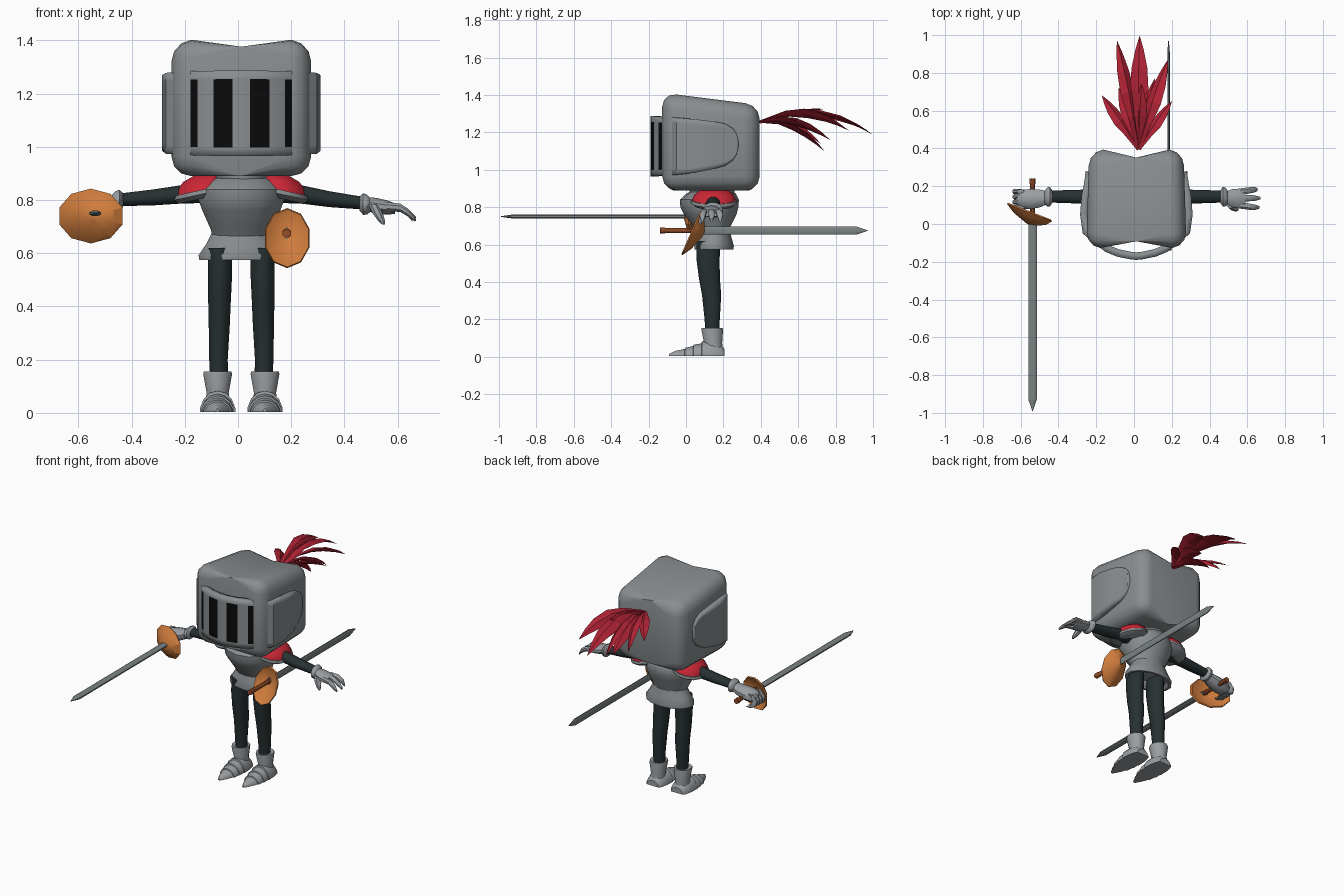
import bpy, bmesh, math
from mathutils import Vector

CX = 0.0125  # centre line of the figure


def material(name, rgb):
    m = bpy.data.materials.new(name)
    m.diffuse_color = (*rgb, 1)
    return m


STEEL = material("steel", (0.25, 0.27, 0.28))
BLADE = material("blade_steel", (0.20, 0.23, 0.23))
GLOVE = material("pale_steel", (0.32, 0.34, 0.36))
CLOTH = material("dark_cloth", (0.020, 0.030, 0.031))
BLACK = material("slot_black", (0.003, 0.003, 0.003))
PLUME = material("plume_red", (0.42, 0.016, 0.034))
RED = material("shoulder_red", (0.60, 0.020, 0.036))
BRONZE = material("bronze", (0.62, 0.20, 0.045))
GRIP = material("grip_brown", (0.30, 0.075, 0.022))


def finish(name, bm, mats, smooth=40):
    bmesh.ops.recalc_face_normals(bm, faces=bm.faces[:])
    me = bpy.data.meshes.new(name)
    bm.to_mesh(me)
    bm.free()
    for m in mats:
        me.materials.append(m)
    ob = bpy.data.objects.new(name, me)
    bpy.context.collection.objects.link(ob)
    if smooth:
        bpy.ops.object.select_all(action='DESELECT')
        ob.select_set(True)
        bpy.context.view_layer.objects.active = ob
        bpy.ops.object.shade_smooth_by_angle(angle=math.radians(smooth))
    return ob


def skin(bm, rings):
    """Bridge rings of equal size and cap both ends."""
    n = len(rings[0])
    for a, b in zip(rings, rings[1:]):
        for i in range(n):
            bm.faces.new((a[i], a[(i + 1) % n], b[(i + 1) % n], b[i]))
    bm.faces.new(rings[0])
    bm.faces.new(rings[-1])


def loft(name, axis, secs, mat, n=12, shear=(0, 0), floor=None, smooth=40):
    """Elliptical sections (x, y, z, ra, rb) stacked along an axis."""
    bm = bmesh.new()
    k = 'xyz'.index(axis)
    u, v = [i for i in range(3) if i != k]
    rings = []
    for x, y, z, ra, rb in secs:
        ring = []
        for i in range(n):
            t = 2 * math.pi * (i + 0.5) / n
            p = [x, y, z]
            da, db = ra * math.cos(t), rb * math.sin(t)
            p[u] += da
            p[v] += db
            p[k] += shear[0] * da + shear[1] * db
            if floor is not None:
                p[2] = max(p[2], floor)
            ring.append(bm.verts.new(p))
        rings.append(ring)
    skin(bm, rings)
    return finish(name, bm, [mat], smooth)


# Helmet: block with a central crease, sloped top and rounded edges
bm = bmesh.new()
bmesh.ops.create_cube(bm, size=2)
bmesh.ops.bisect_plane(bm, geom=bm.verts[:] + bm.edges[:] + bm.faces[:],
                       plane_co=(0, 0, 0), plane_no=(1, 0, 0))
for v in bm.verts:
    mid, front, top = abs(v.co.x) < 0.1, v.co.y < 0, v.co.z > 0
    y = (-0.145 if mid else -0.12) if front else (0.415 if mid else 0.385)
    z = ((1.43 if mid else 1.405) if front else (1.36 if mid else 1.34)) if top else 0.89
    v.co = (CX + v.co.x * (0.265 if front else 0.25), y, z)
sharp = [e for e in bm.edges if e.calc_face_angle() > math.radians(45)]
bmesh.ops.bevel(bm, geom=sharp, offset=0.075, segments=3, profile=0.5, affect='EDGES')
finish("helmet", bm, [STEEL], 50)

# Visor: wrapped strip with rounded ends and four painted slots
half = [(0, -0.19, 0.965, 1.288), (0.033, -0.187, 0.965, 1.287), (0.105, -0.172, 0.966, 1.286),
        (0.165, -0.147, 0.968, 1.285), (0.235, -0.092, 0.970, 1.283), (0.284, -0.05, 0.974, 1.278),
        (0.298, 0.05, 0.985, 1.270), (0.290, 0.15, 1.005, 1.258), (0.278, 0.21, 1.022, 1.246),
        (0.272, 0.25, 1.050, 1.222), (0.270, 0.272, 1.085, 1.19), (0.269, 0.280, 1.12, 1.15)]
cols = [(-x, y, a, b) for x, y, a, b in half[:0:-1]] + half
bm = bmesh.new()
grid = [[bm.verts.new((CX + x, y, z)) for z in
         (a, max(0.995, a + (b - a) * 0.1), min(1.257, b - (b - a) * 0.1), b)]
        for x, y, a, b in cols]
for i in range(len(grid) - 1):
    for j in range(3):
        f = bm.faces.new((grid[i][j], grid[i + 1][j], grid[i + 1][j + 1], grid[i][j + 1]))
        mx = abs(cols[i][0] + cols[i + 1][0]) / 2
        if j == 1 and cols[i][1] < 0 and (0.04 < mx < 0.1 or 0.17 < mx < 0.23):
            f.material_index = 1
visor = finish("visor", bm, [STEEL, BLACK], 35)
sol = visor.modifiers.new("thickness", 'SOLIDIFY')
sol.thickness, sol.offset = 0.04, -1
# make sure the shell thickens inward
if visor.data.polygons[len(visor.data.polygons) // 2].normal.y > 0:
    visor.data.flip_normals()


# Plume: fan of folded leaf-shaped feathers
def feather(i, tip, arch, width, roll):
    root, tip = Vector((0.025, 0.395, 1.255)), Vector(tip)
    d = (tip - root).normalized()
    side = d.cross(Vector((0, 0, 1))).normalized()
    up = side.cross(d)
    side, up = (side * math.cos(roll) + up * math.sin(roll),
                up * math.cos(roll) - side * math.sin(roll))
    bm = bmesh.new()
    rings = []
    for t, w in ((0, .3), (.3, .6), (.52, 1), (.72, .85), (.88, .45), (1, .02)):
        c = root.lerp(tip, t) + Vector((0, 0, arch * 4 * t * (1 - t)))
        rings.append([bm.verts.new(c + o) for o in
                      (side * width * w, up * width * w * .4,
                       -side * width * w, -up * width * w * .15)])
    skin(bm, rings)
    finish(f"feather_{i}", bm, [PLUME], 0)


for i, f in enumerate([((.03, .995, 1.19), .08, .05, .2), ((-.09, .97, 1.21), .07, .042, -.5),
                       ((.18, .87, 1.21), .07, .045, .6), ((-.17, .68, 1.22), .03, .036, -.5),
                       ((.20, .65, 1.22), .03, .034, .6), ((.02, .74, 1.10), .05, .045, .3),
                       ((.11, .77, 1.16), .05, .04, .6), ((-.08, .72, 1.14), .05, .04, -.6),
                       ((.04, .74, 1.325), .01, .036, .2)]):
    feather(i, *f)

# Breastplate, collar and flared skirt
loft("breastplate", 'z', [(CX, .145, .665, .112, .083), (CX, .14, .69, .118, .095),
     (CX, .13, .76, .15, .14), (CX, .125, .80, .165, .155), (CX, .125, .84, .165, .158),
     (CX, .135, .875, .13, .13), (CX, .14, .89, .09, .09)], STEEL, 14)
loft("collar", 'z', [(CX, .14, .865, .10, .12), (CX, .14, .90, .12, .12)], STEEL, 14)
loft("skirt", 'z', [(CX, .15, .62, .10, .07), (CX, .15, .575, .145, .09), (CX, .15, .575, .162, .104),
     (CX, .15, .592, .165, .106), (CX, .15, .635, .135, .094), (CX, .15, .68, .112, .084)], STEEL, 14)

for s, side in ((-1, "right"), (1, "left")):
    # Shoulder caps with steel rim
    sx = CX + s * 0.15
    loft(side + "_shoulder_rim", 'z', [(sx, .15, .805, .085, .10), (sx, .15, .822, .108, .125),
         (sx, .15, .838, .105, .122)], STEEL, 14, (-.22 * s, 0))
    loft(side + "_shoulder_cap", 'z', [(sx, .15, .836, .099, .117), (sx, .15, .862, .092, .108),
         (sx, .15, .885, .07, .08), (sx, .15, .898, .03, .035)], RED, 14, (-.25 * s, 0))
    # Sleeves
    w = 0.80 if s < 0 else 0.787
    loft(side + "_arm", 'x', [(CX + s * .10, .14, .83, .042, .042), (CX + s * .22, .145, .822, .039, .036),
         (CX + s * .33, .145, (w + .82) / 2, .037, .031), (CX + s * .47, .145, w, .032, .024)], CLOTH)
    # Glove cuff
    loft(side + "_cuff", 'x', [(CX + s * .445, .145, w, .034, .028), (CX + s * .458, .145, w - .002, .054, .042),
         (CX + s * .472, .143, w - .004, .052, .039), (CX + s * .485, .14, w - .006, .035, .027)], GLOVE)
    # Trouser legs
    lx = CX + s * .083
    loft(side + "_leg", 'z', [(lx, .14, .12, .035, .037), (lx + s * .003, .14, .20, .036, .042),
         (lx, .137, .33, .041, .053), (lx - s * .001, .125, .42, .044, .058),
         (lx - s * .003, .118, .52, .047, .064), (lx - s * .003, .12, .62, .047, .066)], CLOTH)
    # Boot shaft and plated pointed foot
    bx = CX + s * .089
    loft(side + "_boot_shaft", 'z', [(bx, .145, .03, .05, .055), (bx, .145, .075, .043, .05),
         (bx, .14, .145, .056, .060), (bx, .14, .155, .054, .058), (bx, .14, .15, .04, .044)], GLOVE)
    loft(side + "_foot", 'y', [(bx, .205, 0, .045, .04), (bx, .19, 0, .056, .062),
         (bx, .14, 0, .066, .085), (bx, .085, 0, .068, .083), (bx, .083, 0, .063, .072),
         (bx, .04, 0, .064, .064), (bx, .038, 0, .058, .057), (bx, -.005, 0, .054, .048),
         (bx, -.007, 0, .048, .042), (bx, -.055, 0, .028, .032), (bx, -.09, 0, .008, .016)],
         GLOVE, 14, (0, 0), .004, 30)

# Open hand: palm, three fingers and thumb
loft("open_palm", 'x', [(.485, .14, .785, .032, .026), (.52, .137, .778, .05, .03),
     (.56, .135, .772, .055, .027), (.59, .135, .768, .048, .02)], GLOVE, 10)
for i, (y, dy, reach) in enumerate([(.098, -.01, .665), (.137, 0, .67), (.172, .01, .655)]):
    loft(f"finger_{i}", 'x', [(.56, y, .775, .018, .018), (.61, y + dy * .6, .771, .018, .017),
         (.64, y + dy, .752, .016, .016), (reach, y + dy, .728, .007, .009)], GLOVE, 8)
loft("thumb", 'z', [(.508, .105, .785, .02, .022), (.525, .09, .75, .021, .02),
     (.538, .08, .725, .015, .014), (.547, .075, .708, .006, .006)], GLOVE, 8)

# Gripping hand: fist with four curled fingers
loft("fist", 'x', [(-.455, .14, .79, .035, .03), (-.50, .135, .775, .05, .036),
     (-.55, .132, .765, .056, .042), (-.60, .13, .758, .052, .038), (-.625, .13, .75, .035, .028)], GLOVE, 10)
for i in range(4):
    y = .088 + i * .028
    loft(f"curled_finger_{i}", 'z', [(-.585, y, .70, .022, .011), (-.618, y, .715, .02, .014),
         (-.628, y, .75, .017, .015), (-.60, y, .785, .02, .012)], GLOVE, 8)


# Swords: blade, grip and dished guard; d is the pointing direction along y
def sword(name, x, z, d, y0, tip, grip_end, wx, wz, guard, tilt):
    loft(name + "_blade", 'y', [(x, y0, z, wx, wz), (x, tip - d * .06, z, wx, wz),
         (x, tip, z, .002, .002)], BLADE, 8, smooth=0)
    loft(name + "_grip", 'y', [(x, y0 + d * .03, z, .014, .014), (x, grip_end + d * .03, z, .014, .014),
         (x, grip_end + d * .025, z, .018, .018), (x, grip_end, z, .017, .017)], GRIP, 8)
    gx, gy, gz, ra, rb = guard
    secs = [(.1, .035), (.7, .012), (.96, -.008), (1, 0), (.72, .032), (.35, .052), (.12, .064)]
    loft(name + "_guard", 'y', [(gx, gy + d * o, gz, ra * r, rb * r) for r, o in secs],
         BRONZE, 10, tilt, smooth=25)


sword("drawn_sword", -.537, .75, -1, .03, -.99, .24, .024, .011,
      (-.553, .06, .74, .125, .103), (-.39, 0))
sword("hip_sword", .183, .675, 1, .06, .97, -.14, .007, .024,
      (.185, .03, .657, .088, .113), (0, .43))
